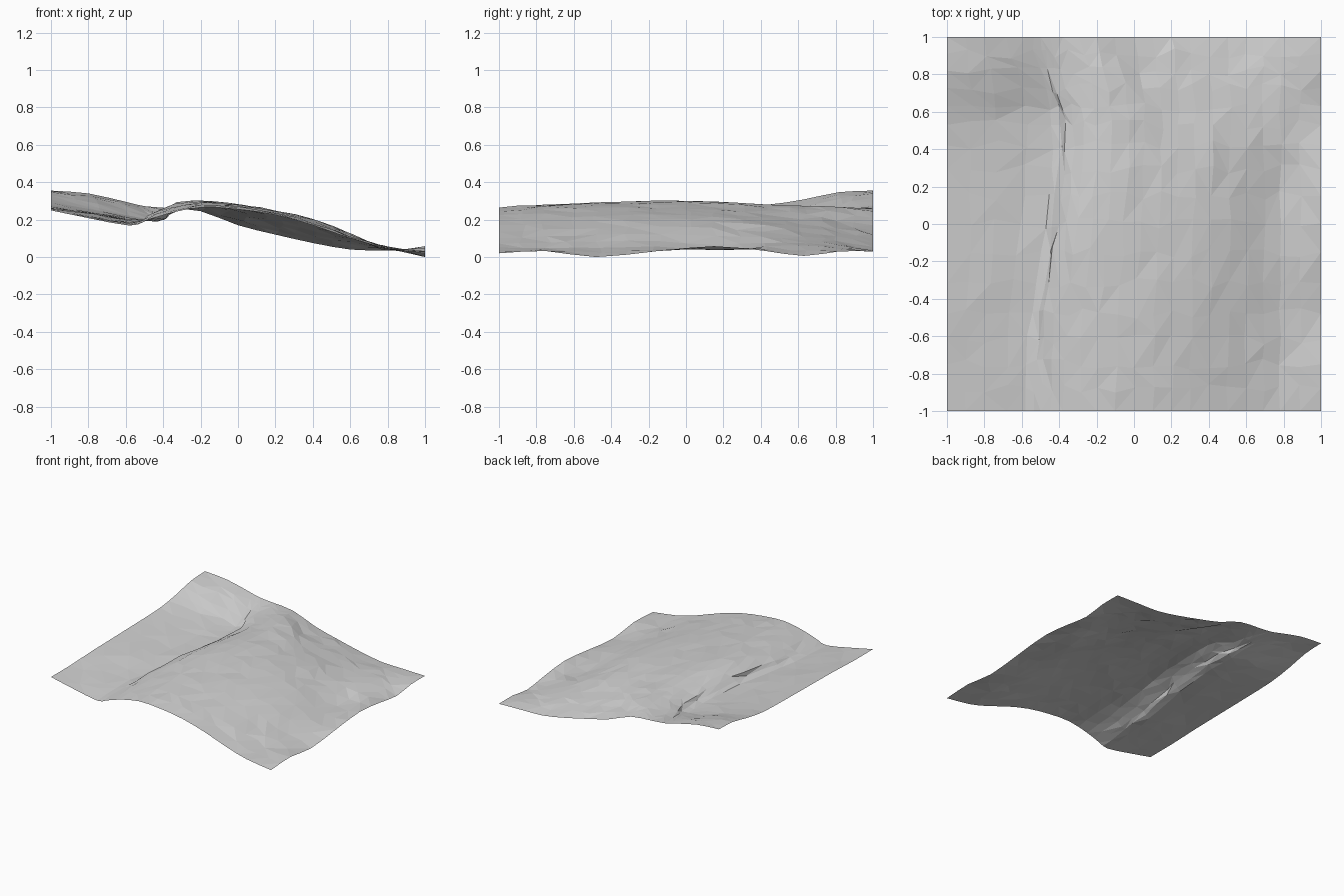
import bpy, bmesh, random
from mathutils import Vector

if "Cube" in bpy.data.objects:
    bpy.data.objects.remove(bpy.data.objects["Cube"])

random.seed(4)

# Coarse height profiles: one west-to-east profile for each y, with sideways bend of the gully
COLS = [-1, -.8, -.58, -.5, -.38, -.2, 0, .2, .4, .6, .78, 1]
ROWS = [
    (-1.0, 0.00, (.25, .208, .168, .19, .23, .265, .255, .225, .17, .10, .05, .02)),
    (-.75, 0.01, (.25, .215, .183, .205, .25, .280, .27, .235, .18, .11, .05, .032)),
    (-.48, 0.03, (.26, .225, .185, .220, .27, .290, .275, .245, .19, .12, .05, 0)),
    (-.15, 0.08, (.265, .23, .192, .240, .295, .298, .275, .245, .20, .12, .055, .032)),
    (0.15, 0.12, (.27, .228, .19, .240, .285, .295, .27, .235, .19, .115, .036, .058)),
    (0.42, 0.15, (.278, .235, .19, .228, .27, .28, .25, .21, .165, .105, .055, .033)),
    (0.63, 0.13, (.308, .26, .195, .225, .263, .275, .23, .18, .135, .09, .06, .006)),
    (0.82, 0.07, (.347, .31, .25, .245, .26, .265, .195, .15, .11, .07, .05, .03)),
    (1.0, 0.00, (.355, .34, .29, .272, .262, .245, .17, .12, .075, .04, .035, .03)),
]


def refine(points):
    """Insert a smooth (Catmull-Rom) midpoint between neighbouring points."""
    p = [points[0] * 2 - points[1]] + points + [points[-1] * 2 - points[-2]]
    out = []
    for i in range(1, len(p) - 2):
        out += [p[i], (p[i] + p[i + 1]) * .5625 - (p[i - 1] + p[i + 2]) * .0625]
    return out + [points[-1]]


def bend(x, amount):
    """Slide a column sideways, most at the gully and not at all at the borders."""
    w = (x + 1) / .42 if x < -.58 else ((1 - x) / 1.58) ** 2
    return x + amount * w


grid = [refine([Vector((bend(x, s), y, z)) for x, z in zip(COLS, heights)])
        for y, s, heights in ROWS]
grid = [list(r) for r in zip(*[refine(list(c)) for c in zip(*grid)])]

# Terrain sheet: irregular flat triangles
bm = bmesh.new()
nr, nc = len(grid), len(grid[0])
verts = []
for j, row in enumerate(grid):
    line = []
    for i, p in enumerate(row):
        p = p.copy()
        if 0 < i < nc - 1 and 0 < j < nr - 1:
            p += Vector((random.uniform(-.01, .01), random.uniform(-.03, .03),
                         random.uniform(-.003, .003)))
        p.x = max(-1, min(1, p.x))
        p.z = max(0, p.z)
        line.append(bm.verts.new(p))
    verts.append(line)
for j in range(nr - 1):
    for i in range(nc - 1):
        a, b = verts[j][i], verts[j][i + 1]
        c, d = verts[j + 1][i + 1], verts[j + 1][i]
        tris = ((a, b, c), (a, c, d)) if random.random() < .5 else ((a, b, d), (b, c, d))
        for t in tris:
            bm.faces.new(t)

mesh = bpy.data.meshes.new("terrain_sheet")
bm.to_mesh(mesh)
bm.free()
stone = bpy.data.materials.new("light grey")
stone.diffuse_color = (.64, .64, .64, 1)
stone.use_nodes = True
stone.node_tree.nodes["Principled BSDF"].inputs["Base Color"].default_value = stone.diffuse_color
mesh.materials.append(stone)
bpy.context.collection.objects.link(bpy.data.objects.new("terrain_sheet", mesh))
